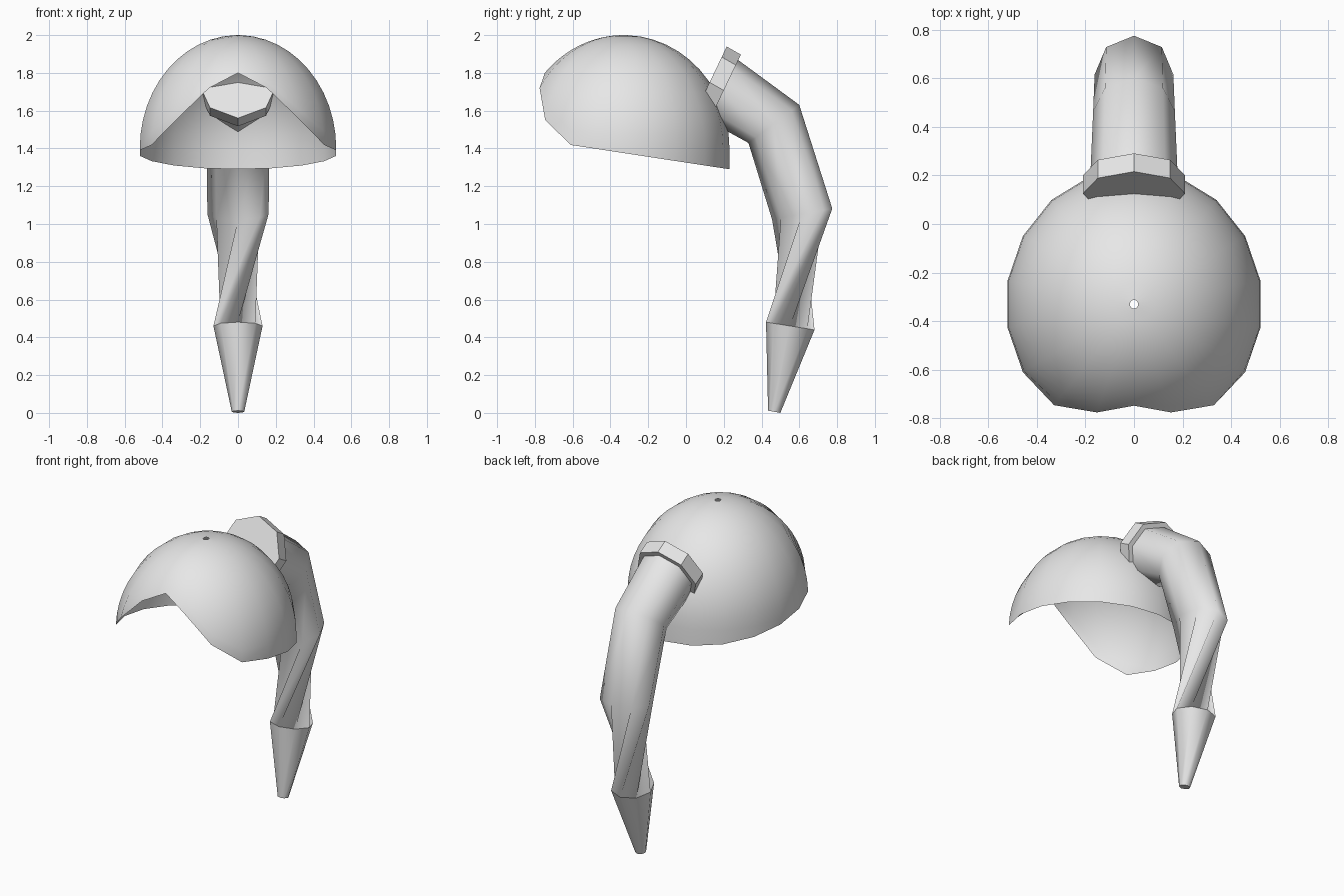
import bpy
from math import sin, cos, pi, radians, sqrt, acos

if "Cube" in bpy.data.objects:
    bpy.data.objects.remove(bpy.data.objects["Cube"], do_unlink=True)

grey = bpy.data.materials.new("light_grey")
grey.use_nodes = True
grey.diffuse_color = (0.8, 0.8, 0.8, 1)
grey.node_tree.nodes["Principled BSDF"].inputs["Base Color"].default_value = (0.8, 0.8, 0.8, 1)


def loft(name, rings, capped, smooth_angle=None):
    """Skin a list of equal closed rings, optionally closing both ends."""
    n = len(rings[0])
    verts = [p for ring in rings for p in ring]
    faces = [(r * n + i, r * n + n + i, r * n + n + (i + 1) % n, r * n + (i + 1) % n)
             for r in range(len(rings) - 1) for i in range(n)]
    if capped:
        faces.append(tuple(range(n)))
        faces.append(tuple(reversed(range(len(verts) - n, len(verts)))))
    mesh = bpy.data.meshes.new(name)
    mesh.from_pydata(verts, [], faces)
    mesh.materials.append(grey)
    obj = bpy.data.objects.new(name, mesh)
    bpy.context.collection.objects.link(obj)
    if smooth_angle:
        bpy.ops.object.select_all(action="DESELECT")
        obj.select_set(True)
        bpy.context.view_layer.objects.active = obj
        bpy.ops.object.shade_smooth_by_angle(angle=radians(smooth_angle))
    return obj


def tilted_ring(y, z, radius, up_y, up_z, twist=0, sides=8):
    """Ring centred at x = 0 whose first point lies along the given up direction."""
    length = sqrt(up_y ** 2 + up_z ** 2)
    ring = []
    for i in range(sides):
        a = 2 * pi * i / sides + radians(twist)
        ring.append((radius * sin(a),
                     y + radius * cos(a) * up_y / length,
                     z + radius * cos(a) * up_z / length))
    return ring


# Hair cap: open half ellipsoid with a raised fringe and a tiny hole at the crown
RX, RY, RZ, CY, CZ = 0.528, 0.56, 0.6, -0.33, 1.4
COLUMNS, ROWS = 18, 12
fringe = [1.80, 1.72, 1.55]


def cap_point(column, row):
    a = 2 * pi * column / COLUMNS
    step = min(column, COLUMNS - column)
    rim_z = fringe[step] if step < len(fringe) else 1.42 - 0.153 * (CY - RY * cos(a) + 0.62)
    theta_end = acos(max(0, rim_z - CZ) / RZ)
    theta = 0.032 + (theta_end - 0.032) * min(row, ROWS) / ROWS
    z = CZ + RZ * cos(theta)
    if row > ROWS:
        z = min(z, rim_z)
    return (-RX * sin(theta) * sin(a), CY - RY * sin(theta) * cos(a), z)


cap = loft("hair_cap", [[cap_point(c, r) for c in range(COLUMNS)] for r in range(ROWS + 2)],
           False, 60)
cap.data.validate()

# Hair tie: octagonal band set into the back of the cap
loft("hair_tie", [tilted_ring(0.125, 1.75, 0.21, 0.43, 0.9),
                  tilted_ring(0.2, 1.707, 0.21, 0.43, 0.9)], True)

# Ponytail: bent tube, twisted to a waist and tapering to a blunt tip
loft("ponytail", [tilted_ring(0.19, 1.712, 0.18, 0.43, 0.9),
                  tilted_ring(0.465, 1.53, 0.168, 0.8, 0.6),
                  tilted_ring(0.615, 1.053, 0.162, 1, 0.18),
                  tilted_ring(0.552, 0.46, 0.13, 1, -0.16, 135),
                  tilted_ring(0.467, 0.006, 0.033, 1, -0.18, 135)], True, 60)
